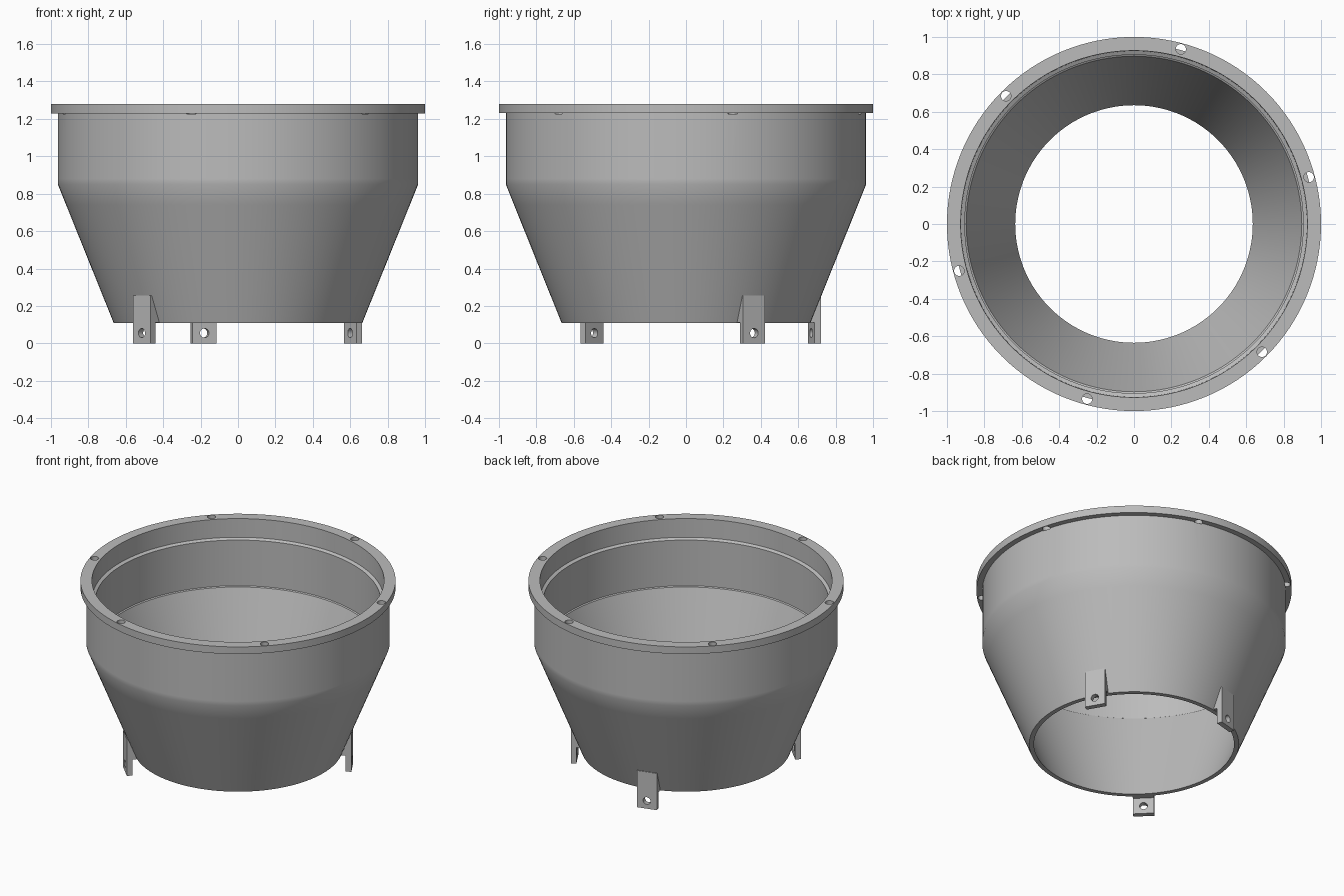
import bpy, bmesh, math
from mathutils import Matrix, Vector

default = bpy.data.objects.get("Cube")
if default:
    bpy.data.objects.remove(default, do_unlink=True)

# Single grey material
grey = bpy.data.materials.new("plain_grey")
grey.use_nodes = True
colour = (0.5, 0.5, 0.5, 1)
grey.diffuse_color = colour
grey.node_tree.nodes["Principled BSDF"].inputs["Base Color"].default_value = colour


def finish(bm, name):
    bmesh.ops.recalc_face_normals(bm, faces=bm.faces)
    mesh = bpy.data.meshes.new(name)
    bm.to_mesh(mesh)
    bm.free()
    mesh.materials.append(grey)
    obj = bpy.data.objects.new(name, mesh)
    bpy.context.collection.objects.link(obj)
    return obj


def lathe(name, profile, steps=128):
    """Spin a closed (radius, height) profile around z."""
    bm = bmesh.new()
    verts = [bm.verts.new((r, 0, z)) for r, z in profile]
    edges = [bm.edges.new((v, verts[i - 1])) for i, v in enumerate(verts)]
    bmesh.ops.spin(bm, geom=verts + edges, cent=(0, 0, 0), axis=(0, 0, 1),
                   angle=math.tau, steps=steps, use_merge=False)
    bmesh.ops.remove_doubles(bm, verts=bm.verts, dist=0.0005)
    return finish(bm, name)


def prism(name, profile, width, turn):
    """Extrude an (x, z) profile along y, then turn it around z."""
    bm = bmesh.new()
    face = bm.faces.new([bm.verts.new((x, -width / 2, z)) for x, z in profile])
    out = bmesh.ops.extrude_face_region(bm, geom=[face])
    moved = [v for v in out["geom"] if isinstance(v, bmesh.types.BMVert)]
    bmesh.ops.translate(bm, verts=moved, vec=(0, width, 0))
    bm.transform(turn)
    return finish(bm, name)


def drill(obj, transforms, radius, depth):
    """Cut round holes placed by the given matrices."""
    bm = bmesh.new()
    for m in transforms:
        bmesh.ops.create_cone(bm, cap_ends=True, segments=24, radius1=radius,
                              radius2=radius, depth=depth, matrix=m)
    cutter = finish(bm, "hole_cutter")
    cutter.hide_render = True
    mod = obj.modifiers.new("holes", 'BOOLEAN')
    mod.operation = 'DIFFERENCE'
    mod.solver = 'EXACT'
    mod.object = cutter
    bpy.context.view_layer.objects.active = obj
    bpy.ops.object.modifier_apply(modifier=mod.name)
    bpy.data.objects.remove(cutter, do_unlink=True)


def smooth(obj):
    bpy.ops.object.select_all(action='DESELECT')
    obj.select_set(True)
    bpy.context.view_layer.objects.active = obj
    bpy.ops.object.shade_smooth_by_angle(angle=math.radians(28))


def spin_z(degrees):
    return Matrix.Rotation(math.radians(degrees), 4, 'Z')


# Funnel wall: outside from the bottom up, over the flange, down the inside
funnel = lathe("funnel_body", [
    (0.665, 0.11), (0.919, 0.74), (0.963, 0.85), (0.963, 0.88),
    (0.963, 1.23), (1.0, 1.23), (1.0, 1.28), (0.927, 1.28),
    (0.925, 1.15), (0.905, 1.14), (0.905, 0.82), (0.897, 0.815),
    (0.635, 0.11)])

# Six bolt holes through the overhanging flange
drill(funnel, [spin_z(15 + 60 * i) @ Matrix.Translation((0.968, 0, 1.27))
               for i in range(6)], 0.027, 0.09)
smooth(funnel)

# Three mounting tabs, each with a wedge joining the cone and a cross hole
tab_profile = [(0.692, 0), (0.728, 0), (0.728, 0.257), (0.712, 0.257),
               (0.65, 0.112), (0.692, 0.112)]
for name, angle in (("left_tab", 30), ("back_tab", 105), ("right_tab", 225)):
    turn = spin_z(angle)
    tab = prism(name, tab_profile, 0.135, turn)
    hole = turn @ Matrix.Translation((0.71, 0, 0.055)) @ Matrix.Rotation(math.pi / 2, 4, 'Y')
    drill(tab, [hole], 0.025, 0.1)
    smooth(tab)
